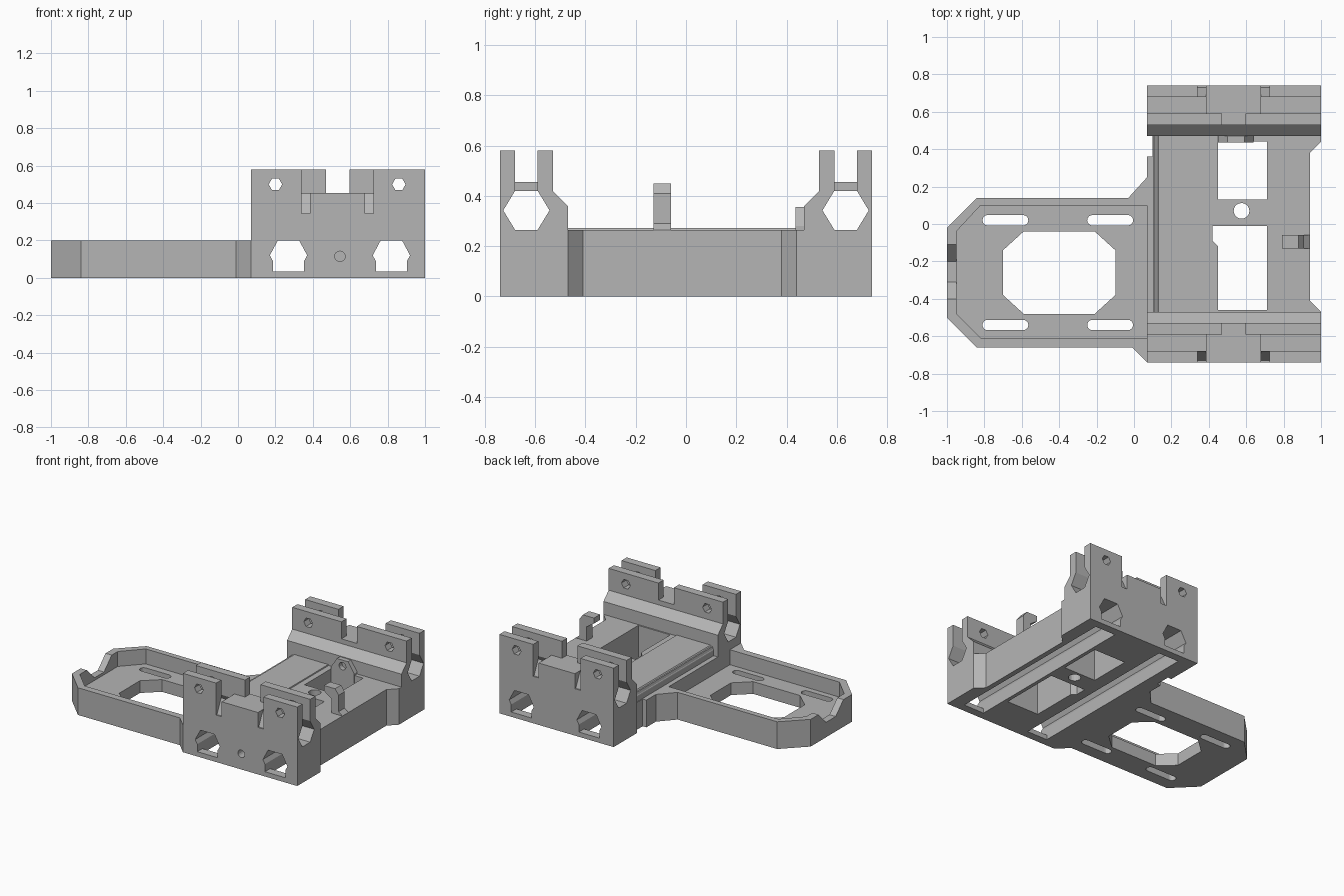
import bpy, bmesh, math

cube = bpy.data.objects.get("Cube")
if cube:
    bpy.data.objects.remove(cube, do_unlink=True)

grey = bpy.data.materials.new("plain grey")
grey.use_nodes = True
COLOUR = (0.46, 0.46, 0.46, 1)
grey.diffuse_color = COLOUR
grey.node_tree.nodes["Principled BSDF"].inputs["Base Color"].default_value = COLOUR


def prism(name, pts, axis, lo, hi):
    """Extrude a flat outline along an axis."""
    place = {"x": lambda a, b, t: (t, a, b),
             "y": lambda a, b, t: (a, t, b),
             "z": lambda a, b, t: (a, b, t)}[axis]
    bm = bmesh.new()
    bottom = [bm.verts.new(place(a, b, lo)) for a, b in pts]
    top = [bm.verts.new(place(a, b, hi)) for a, b in pts]
    bm.faces.new(bottom)
    bm.faces.new(top[::-1])
    n = len(pts)
    for i in range(n):
        j = (i + 1) % n
        bm.faces.new((bottom[i], top[i], top[j], bottom[j]))
    bmesh.ops.recalc_face_normals(bm, faces=bm.faces)
    mesh = bpy.data.meshes.new(name)
    bm.to_mesh(mesh)
    bm.free()
    mesh.materials.append(grey)
    ob = bpy.data.objects.new(name, mesh)
    bpy.context.collection.objects.link(ob)
    return ob


def rect(a0, a1, b0, b1):
    return [(a0, b0), (a1, b0), (a1, b1), (a0, b1)]


def ngon(a, b, r, n):
    return [(a + r * math.cos(math.tau * i / n), b + r * math.sin(math.tau * i / n))
            for i in range(n)]


def pill(a0, a1, b, r):
    """Slot outline with round ends."""
    arc = [math.pi * (i / 8 - 0.5) for i in range(9)]
    return ([(a1 - r + r * math.cos(t), b + r * math.sin(t)) for t in arc] +
            [(a0 + r - r * math.cos(t), b - r * math.sin(t)) for t in arc])


def cut(ob, pts, axis, lo, hi):
    """Subtract a prism and bake the result."""
    cutter = prism("cutter", pts, axis, lo, hi)
    cutter.hide_render = True
    mod = ob.modifiers.new("cut", "BOOLEAN")
    mod.operation = "DIFFERENCE"
    mod.solver = "EXACT"
    mod.object = cutter
    bpy.context.view_layer.update()
    baked = bpy.data.meshes.new_from_object(
        ob.evaluated_get(bpy.context.evaluated_depsgraph_get()))
    ob.modifiers.clear()
    ob.data = baked
    bpy.data.objects.remove(cutter, do_unlink=True)


ROD_CENTRES = (0.27, 0.82)


def rod_hole(c):
    """Hexagon with a squared-off lower half."""
    half = [(0.083, 0.035), (0.083, 0.09), (0.1, 0.12), (0.057, 0.2)]
    return [(c + a, b) for a, b in half] + [(c - a, b) for a, b in half[::-1]]


# Motor tray: floor, rim, window and adjusting slots
tray = prism("motor_tray", [(-1, -0.5), (-0.84, -0.66), (-0.01, -0.66), (0.07, -0.74),
                            (0.07, 0.25), (-0.03, 0.14), (-0.84, 0.14), (-1, -0.02)],
             "z", 0, 0.2)
cut(tray, [(-0.95, -0.48), (-0.82, -0.61), (0.2, -0.61), (0.2, 0.1),
           (-0.82, 0.1), (-0.95, -0.04)], "z", 0.09, 0.3)
cut(tray, [(-0.7, -0.38), (-0.59, -0.48), (-0.21, -0.48), (-0.1, -0.38),
           (-0.1, -0.14), (-0.21, -0.04), (-0.59, -0.04), (-0.7, -0.14)], "z", -0.1, 0.3)
for y in (0.02, -0.54):
    for x in (-0.81, -0.25):
        cut(tray, pill(x, x + 0.245, y, 0.028), "z", -0.1, 0.3)
cut(tray, [(-0.09, 0.22), (-0.2, 0.11), (-0.31, 0.11), (-0.42, 0.22)], "x", -1.1, -0.93)

# Carriage body between the end blocks
body = prism("carriage_body", [(0.07, -0.47), (1, -0.47), (0.94, -0.41), (0.94, 0.38),
                               (1, 0.44), (1, 0.47), (0.1, 0.47), (0.1, 0.36), (0.07, 0.36)],
             "z", 0, 0.265)
cut(body, [(0, 0.2), (0.105, 0.2), (0.105, 0.24), (0.125, 0.3), (0, 0.3)], "y", -0.6, 0.6)
cut(body, rect(0.45, 0.71, 0.13, 0.44), "z", -0.1, 0.4)
cut(body, [(0.45, -0.46), (0.71, -0.46), (0.71, -0.01), (0.42, -0.01),
           (0.42, -0.09), (0.45, -0.12)], "z", -0.1, 0.4)
cut(body, ngon(0.575, 0.07, 0.042, 20), "z", -0.1, 0.4)
for c in ROD_CENTRES:
    cut(body, rod_hole(c), "y", -0.6, 0.6)
    cut(body, rect(c - 0.083, c + 0.083, -0.1, 0.08), "y", -0.6, 0.6)

# Slightly raised cover above one rod
prism("rod_cover", [(0.105, 0.245), (0.13, 0.272), (0.405, 0.272), (0.415, 0.245)],
      "y", -0.47, 0.47)

# End blocks: mirrored front and back
for name, s in (("front_end_block", 1), ("back_end_block", -1)):
    def side(pts):
        return [(s * a, b) for a, b in pts]

    def span(a, b):
        return sorted((s * a, s * b))

    block = prism(name, side([(-0.74, 0), (-0.47, 0), (-0.47, 0.36), (-0.53, 0.42),
                              (-0.53, 0.58), (-0.74, 0.58)]), "x", 0.07, 1)
    # hexagonal cross-rod bore, open above at both ends
    cut(block, side([(-0.727, 0.342), (-0.68, 0.265), (-0.59, 0.265), (-0.543, 0.342),
                     (-0.59, 0.42), (-0.68, 0.42)]), "x", 0, 1.1)
    for x0, x1 in ((0, 0.385), (0.68, 1.1)):
        cut(block, side(rect(-0.68, -0.59, 0.38, 0.7)), "x", x0, x1)
    # centre notches in the outer and inner walls
    cut(block, rect(0.385, 0.68, 0.455, 0.7), "y", *span(-0.8, -0.59))
    cut(block, rect(0.47, 0.595, 0.455, 0.7), "y", *span(-0.62, -0.5))
    # narrow relief slots with ramped floors
    for x0, x1 in ((0.34, 0.385), (0.68, 0.725)):
        cut(block, side([(-0.8, 0.345), (-0.73, 0.345), (-0.68, 0.45),
                         (-0.68, 0.7), (-0.8, 0.7)]), "x", x0, x1)
    for x in (0.2, 0.86):
        cut(block, ngon(x, 0.5, 0.036, 6), "y", *span(-0.8, -0.5))
    for c in ROD_CENTRES:
        cut(block, rod_hole(c), "y", *span(-0.8, -0.4))
        cut(block, rect(c - 0.083, c + 0.083, -0.1, 0.08), "y", *span(-0.68, -0.4))
    if s == 1:
        cut(block, ngon(0.545, 0.115, 0.028, 16), "y", -0.8, -0.4)

# Belt tab with a screw hole on the back block
tab = prism("belt_tab", [(0.45, 0.2), (0.64, 0.2), (0.64, 0.28), (0.59, 0.355),
                         (0.5, 0.355), (0.45, 0.28)], "y", 0.435, 0.472)
cut(tab, ngon(0.545, 0.31, 0.028, 16), "y", 0.4, 0.5)

# Hooked post on the side beam
prism("hook_post", [(0.85, 0.25), (0.85, 0.37), (0.79, 0.41), (0.79, 0.45), (0.88, 0.45),
                    (0.91, 0.41), (0.91, 0.29), (0.94, 0.265), (0.94, 0.25)],
      "y", -0.13, -0.06)
